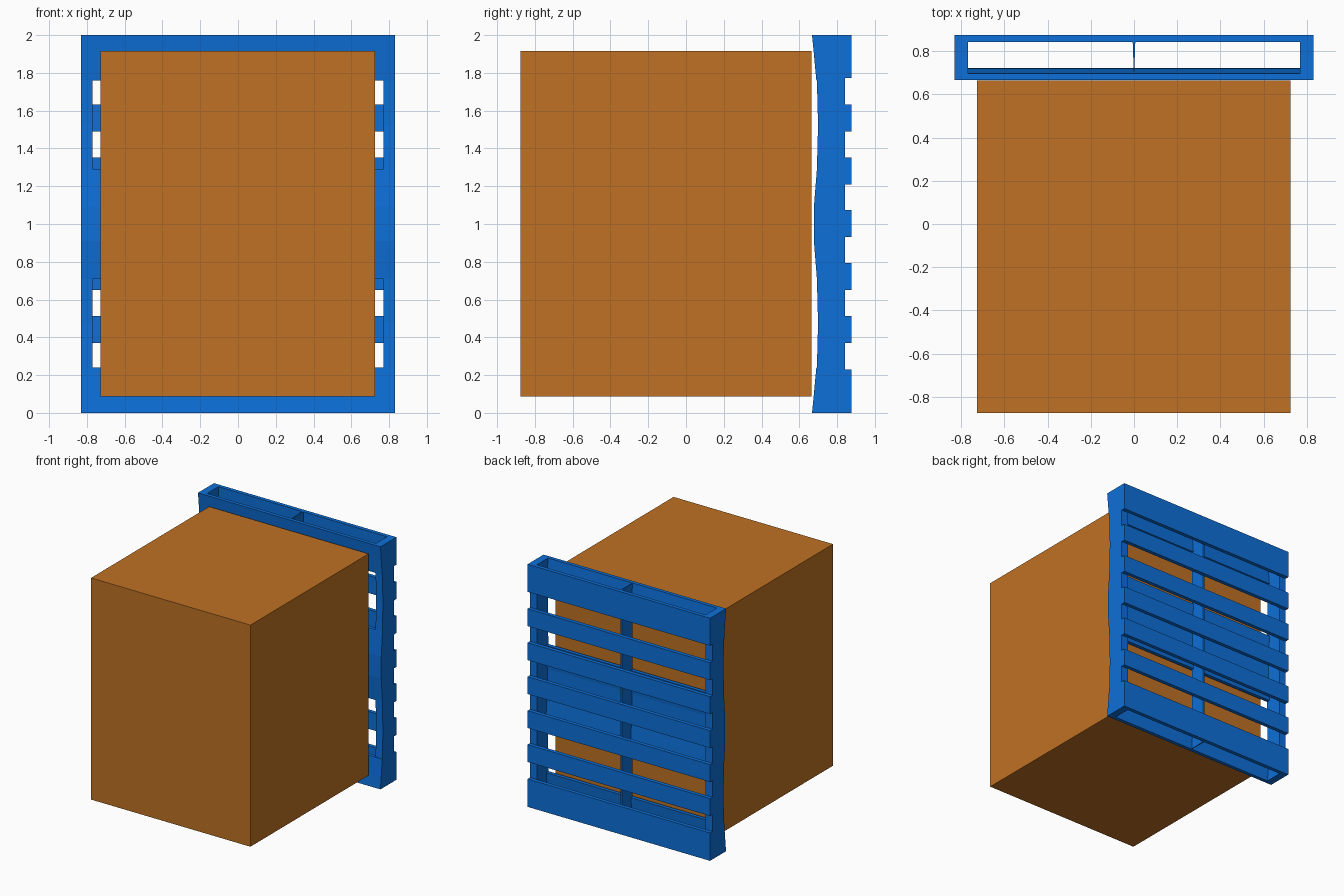
import bpy, bmesh

if "Cube" in bpy.data.objects:
    bpy.data.objects.remove(bpy.data.objects["Cube"])


def material(name, rgb):
    m = bpy.data.materials.new(name)
    m.diffuse_color = (*rgb, 1.0)
    m.use_nodes = True
    m.node_tree.nodes["Principled BSDF"].inputs["Base Color"].default_value = m.diffuse_color
    return m


BLUE = material("pallet blue", (0.004, 0.16, 0.69))
BROWN = material("cardboard brown", (0.52, 0.165, 0.017))


def extrude_x(name, profile, x0, x1, mat):
    """Extrude a closed (y, z) profile from x0 to x1."""
    bm = bmesh.new()
    face = bm.faces.new([bm.verts.new((x0, y, z)) for y, z in profile])
    ext = bmesh.ops.extrude_face_region(bm, geom=[face])
    verts = [g for g in ext["geom"] if isinstance(g, bmesh.types.BMVert)]
    bmesh.ops.translate(bm, verts=verts, vec=(x1 - x0, 0, 0))
    bmesh.ops.recalc_face_normals(bm, faces=bm.faces)
    me = bpy.data.meshes.new(name)
    bm.to_mesh(me)
    bm.free()
    me.materials.append(mat)
    ob = bpy.data.objects.new(name, me)
    bpy.context.collection.objects.link(ob)
    return ob


def rect(y0, y1, z0, z1):
    return [(y0, z0), (y1, z0), (y1, z1), (y0, z1)]


# Cargo box
extrude_x("cargo_box", rect(-0.875, 0.664, 0.088, 1.915), -0.728, 0.726, BROWN)

W, INNER = 0.832, 0.77          # pallet half width, inner side of stringers
SLAT_Y, BACK_Y = 0.843, 0.875   # back slat thickness range
T = 0.03                        # front board thickness

# Warped front boards: (y, z) points along each front face
lower = [(0.667, 0.0), (0.677, 0.1), (0.690, 0.24)]
middle = [(0.693, 0.71), (0.677, 0.91), (0.677, 1.09), (0.693, 1.29)]
upper = [(y, 2.0 - z) for y, z in reversed(lower)]
boards = {"lower": lower, "middle": middle, "upper": upper}
for label, pts in boards.items():
    back = [(y + T, z) for y, z in reversed(pts)]
    extrude_x(f"front_board_{label}", pts + back, -W, W, BLUE)

# Stringers: step behind the boards, come forward between them
edge = []
for i, pts in enumerate((lower, middle, upper)):
    edge += [(y + T, z) for y, z in pts]
    if i < 2:
        z0 = pts[-1][1]
        edge += [(0.693, z0), (0.699, z0 + 0.235), (0.693, z0 + 0.47)]
side = edge + [(SLAT_Y, 2.0), (SLAT_Y, 0.0)]
extrude_x("left_stringer", side, -W, -INNER, BLUE)
extrude_x("right_stringer", side, INNER, W, BLUE)

# Thin centre web, tapering towards the front boards
web = extrude_x("centre_web", rect(0.70, SLAT_Y, 0.0, 2.0), -0.006, 0.006, BLUE)
for v in web.data.vertices:
    if v.co.y < 0.8:
        v.co.x *= 0.15

# Seven back slats, the outer two wider
slats = [(0.0, 0.23)] + [(0.37 + 0.28 * i, 0.513 + 0.28 * i) for i in range(5)] + [(1.773, 2.0)]
for i, (z0, z1) in enumerate(slats):
    extrude_x(f"back_slat_{i + 1}", rect(SLAT_Y, BACK_Y, z0, z1), -W, W, BLUE)
